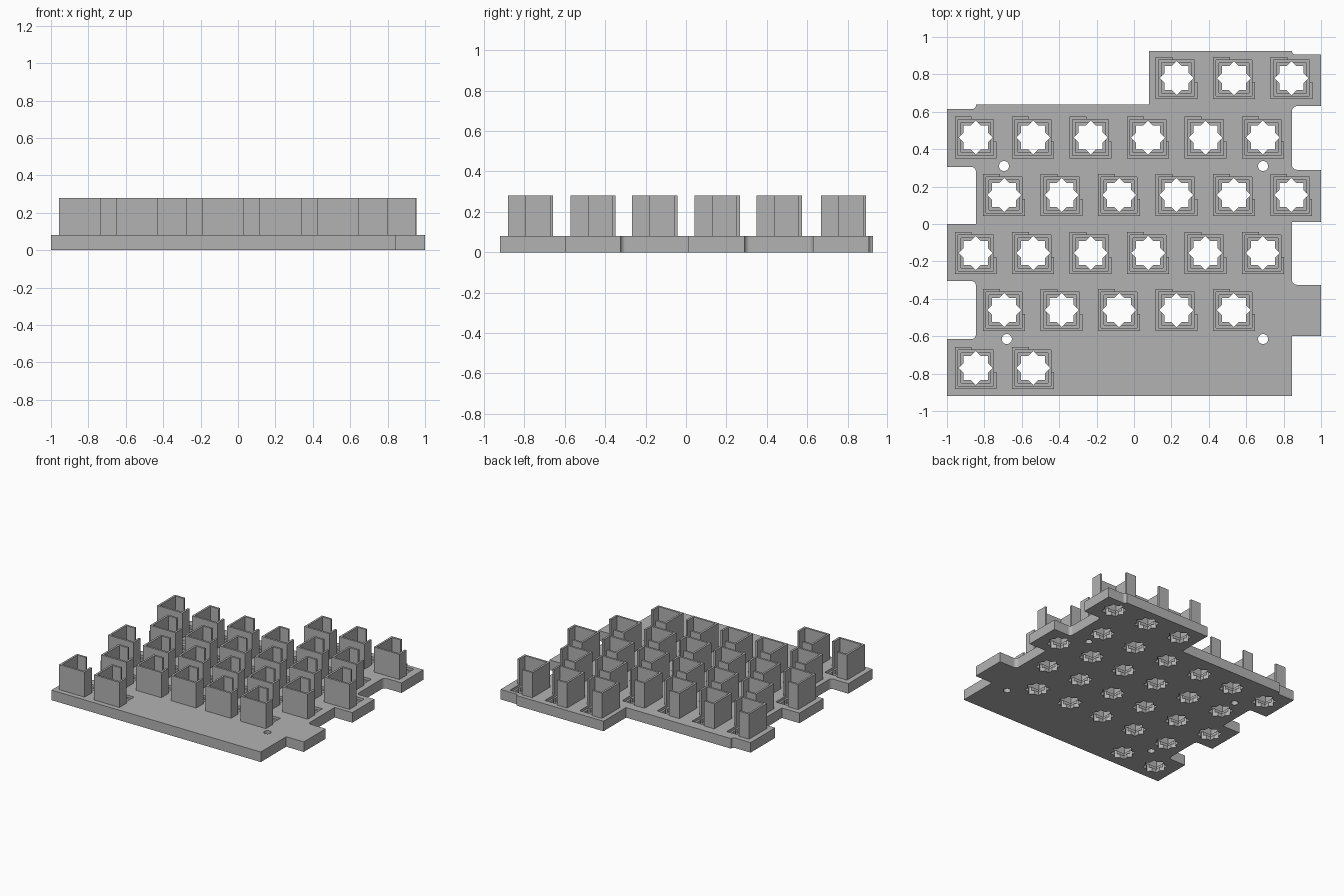
import bpy, bmesh, math

cube = bpy.data.objects.get("Cube")
if cube:
    bpy.data.objects.remove(cube, do_unlink=True)

PLATE_H, TOP = 0.08, 0.28
HALF, WALL, TAIL = 0.112, 0.016, 0.09

grey = bpy.data.materials.new("grey_plastic")
grey.use_nodes = True
grey.diffuse_color = (0.45, 0.45, 0.45, 1)
grey.node_tree.nodes["Principled BSDF"].inputs["Base Color"].default_value = grey.diffuse_color


def prisms(name, profile, centres, z0, z1):
    """One object holding an upright prism of the profile at every centre."""
    bm = bmesh.new()
    for cx, cy in centres:
        face = bm.faces.new([bm.verts.new((cx + x, cy + y, z0)) for x, y in profile])
        new = bmesh.ops.extrude_face_region(bm, geom=[face])["geom"]
        up = [v for v in new if isinstance(v, bmesh.types.BMVert)]
        bmesh.ops.translate(bm, verts=up, vec=(0, 0, z1 - z0))
    bmesh.ops.recalc_face_normals(bm, faces=bm.faces)
    mesh = bpy.data.meshes.new(name)
    bm.to_mesh(mesh)
    bm.free()
    mesh.materials.append(grey)
    obj = bpy.data.objects.new(name, mesh)
    bpy.context.collection.objects.link(obj)
    return obj


def square(h):
    return [(-h, -h), (h, -h), (h, h), (-h, h)]


def ring(count, *radii):
    return [(radii[i % len(radii)] * math.cos(math.tau * i / count),
             radii[i % len(radii)] * math.sin(math.tau * i / count)) for i in range(count)]


def rounded(points):
    """Fillet the corners that carry a radius."""
    out = []
    for i, (x, y, r) in enumerate(points):
        if not r:
            out.append((x, y))
            continue
        ends = []
        for px, py, _ in (points[i - 1], points[(i + 1) % len(points)]):
            d = math.hypot(px - x, py - y)
            ends.append((r * (px - x) / d, r * (py - y) / d))
        (ax, ay), (bx, by) = ends
        for k in range(6):
            a = math.pi / 2 * k / 5
            u, w = 1 - math.sin(a), 1 - math.cos(a)
            out.append((x + ax * u + bx * w, y + ay * u + by * w))
    return out


# Socket positions: evenly pitched, staggered rows
PITCH = 0.307
rows = [(0.78, 0.228, 3), (0.462, -0.846, 6), (0.155, -0.694, 6),
        (-0.155, -0.846, 6), (-0.46, -0.694, 5), (-0.77, -0.846, 2)]
sockets = [(x0 + PITCH * i, y) for y, x0, n in rows for i in range(n)]

# Base plate with interlocking edge tabs
R, E = 0.025, 0.845
outline = [
    (-1, -0.92, 0), (E, -0.92, 0), (E, -0.6, 0), (1, -0.6, 0), (1, -0.325, 0),
    (E, -0.325, R), (E, 0.01, 0), (1, 0.01, 0), (1, 0.29, 0), (E, 0.29, R),
    (E, 0.63, R), (1, 0.63, 0), (1, 0.905, 0), (E, 0.905, 0.018), (E, 0.925, 0),
    (0.08, 0.925, 0), (0.08, 0.64, 0), (-E, 0.64, 0), (-E, 0.615, 0.018), (-1, 0.615, 0),
    (-1, 0.305, 0), (-E, 0.305, R), (-E, 0, 0), (-1, 0, 0), (-1, -0.305, 0),
    (-E, -0.305, R), (-E, -0.615, R), (-1, -0.615, 0)]
plate = prisms("base_plate", rounded(outline), [(0, 0)], 0, PLATE_H)

# Stepped pockets, star openings and screw holes
screws = [(-0.695, 0.31), (0.69, 0.31), (-0.68, -0.615), (0.69, -0.615)]
STAR = 0.091
cutters = [
    prisms("pocket_cutter", square(HALF - WALL), sockets, 0.06, 0.1),
    prisms("inner_pocket_cutter", square(0.08), sockets, 0.03, 0.11),
    prisms("star_cutter", ring(16, STAR, STAR * 0.765), sockets, -0.05, 0.12),
    prisms("screw_cutter", ring(24, 0.027), screws, -0.05, 0.12)]
for cutter in cutters:
    mod = plate.modifiers.new(cutter.name, "BOOLEAN")
    mod.operation = "DIFFERENCE"
    mod.solver = "EXACT"
    mod.object = cutter
bpy.context.view_layer.update()
graph = bpy.context.evaluated_depsgraph_get()
cut_mesh = bpy.data.meshes.new_from_object(plate.evaluated_get(graph))
plate.modifiers.clear()
plate.data = cut_mesh
for cutter in cutters:
    bpy.data.objects.remove(cutter, do_unlink=True)

# Socket walls, open at the back corner on the +x side
H, I, T = HALF, HALF - WALL, TAIL - HALF
c_profile = [(T, H), (-H, H), (-H, -H), (H, -H), (H, T),
             (I, T), (I, -I), (-I, -I), (-I, I), (T, I)]
prisms("socket_walls", c_profile, sockets, PLATE_H, TOP)
